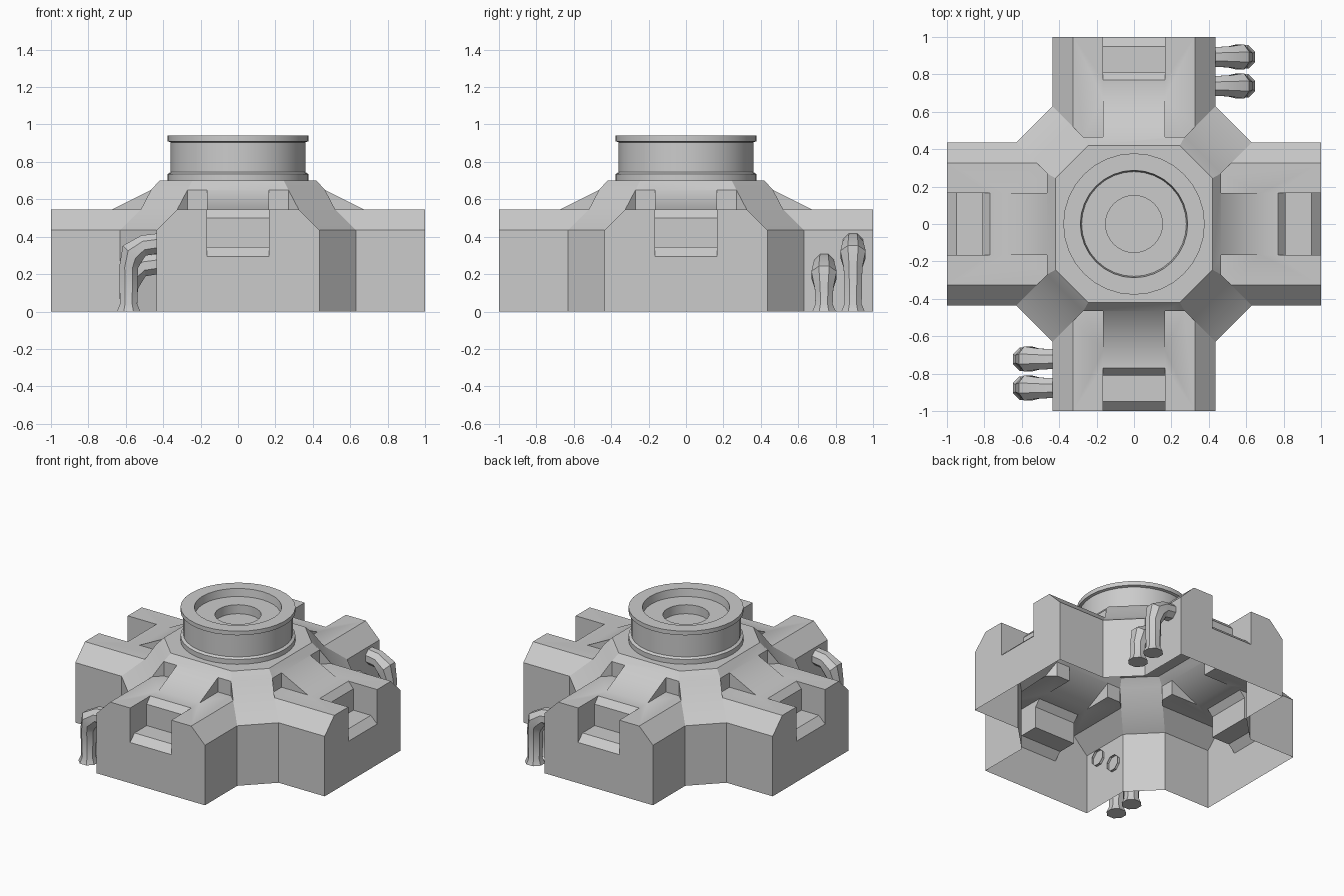
import bpy, bmesh, math
from mathutils import Matrix, Vector

old = bpy.data.objects.get("Cube")
if old:
    bpy.data.objects.remove(old, do_unlink=True)

grey = bpy.data.materials.new("plain grey")
grey.use_nodes = True
GREY = (0.6, 0.6, 0.6, 1)
grey.diffuse_color = GREY
grey.node_tree.nodes["Principled BSDF"].inputs["Base Color"].default_value = GREY


def finish(name, bm, recalc=True):
    bmesh.ops.remove_doubles(bm, verts=bm.verts, dist=0.0005)
    if recalc:
        bmesh.ops.recalc_face_normals(bm, faces=bm.faces)
    mesh = bpy.data.meshes.new(name)
    bm.to_mesh(mesh)
    bm.free()
    obj = bpy.data.objects.new(name, mesh)
    bpy.context.collection.objects.link(obj)
    mesh.materials.append(grey)
    bpy.ops.object.select_all(action='DESELECT')
    obj.select_set(True)
    bpy.context.view_layer.objects.active = obj
    bpy.ops.object.shade_smooth_by_angle(angle=math.radians(30))
    return obj


# Key measures of the cross-shaped body: half widths, distances out, heights
WIDE, FLAT, SLOT = 0.435, 0.325, 0.165
EAVE, ROOF, RING, CROWN = 0.435, 0.545, 0.65, 0.70
END, RAMP = 1.0, 0.675
# Corner profile from ground to crown: (half width, distance out, height)
CORNER = [(WIDE, 0.63, 0), (WIDE, 0.63, EAVE), (FLAT, 0.52, ROOF),
          (0.27, 0.465, RING), (0.245, 0.42, CROWN)]
foot, eave, roof, ring, crown = CORNER
INNER = ring[1]
# Stepped recess in each arm end: (distance out, height)
RECESS = [(END, 0.295), (0.95, 0.345), (0.81, 0.345), (0.81, 0.50), (0.77, ROOF)]


def half_arm():
    faces = []
    # outer side wall and sloped eave
    faces.append([foot, (WIDE, END, 0), (WIDE, END, EAVE), eave])
    faces.append([eave, (WIDE, END, EAVE), (FLAT, END, ROOF), roof])
    # end wall beside and below the recess
    sill = RECESS[0][1]
    faces.append([(SLOT, END, 0), (WIDE, END, 0), (WIDE, END, EAVE),
                  (FLAT, END, ROOF), (SLOT, END, ROOF), (SLOT, END, sill)])
    faces.append([(0, END, 0), (SLOT, END, 0), (SLOT, END, sill), (0, END, sill)])
    # recess strip and cheek
    for (d, z), (e, w) in zip(RECESS, RECESS[1:]):
        faces.append([(0, d, z), (SLOT, d, z), (SLOT, e, w), (0, e, w)])
    faces.append([(SLOT, d, z) for d, z in RECESS] + [(SLOT, END, ROOF)])
    # flat roof
    back = RECESS[-1][0]
    pocket = (ring[0], INNER, ROOF)
    faces.append([(SLOT, END, ROOF), (FLAT, END, ROOF), roof, pocket,
                  (SLOT, INNER, ROOF), (SLOT, RAMP, ROOF), (SLOT, back, ROOF)])
    faces.append([(0, back, ROOF), (SLOT, back, ROOF), (SLOT, RAMP, ROOF), (0, RAMP, ROOF)])
    # ramp, its cheek and the pocket beside it
    faces.append([(0, RAMP, ROOF), (SLOT, RAMP, ROOF), (SLOT, INNER, RING), (0, INNER, RING)])
    faces.append([(SLOT, RAMP, ROOF), (SLOT, INNER, ROOF), (SLOT, INNER, RING)])
    faces.append([(SLOT, INNER, ROOF), pocket, ring, (SLOT, INNER, RING)])
    faces.append([pocket, roof, ring])
    # bevel up to the crown and a slice of its deck
    faces.append([(0, INNER, RING), (SLOT, INNER, RING), ring, crown, (0, crown[1], CROWN)])
    faces.append([(0, 0, CROWN), (0, crown[1], CROWN), crown])
    return faces


def corner():
    swap = lambda p: (p[1], p[0], p[2])
    faces = [[a, swap(a), swap(b), b] for a, b in zip(CORNER, CORNER[1:])]
    faces.append([(0, 0, CROWN), crown, swap(crown)])
    return faces


# Hollow body: four arms and four corners, open underneath
bm = bmesh.new()
mirror_x = Matrix.Scale(-1, 4, Vector((1, 0, 0)))
arm = half_arm()
for quarter in range(4):
    turn = Matrix.Rotation(quarter * math.pi / 2, 4, 'Z')
    for matrix, faces in ((turn, arm + corner()), (turn @ mirror_x, arm)):
        for pts in faces:
            verts = [bm.verts.new(matrix @ Vector(p)) for p in pts]
            if matrix is turn:
                verts.reverse()
            bm.faces.new(verts)
bmesh.ops.remove_doubles(bm, verts=bm.verts, dist=0.0005)
bmesh.ops.dissolve_limit(bm, angle_limit=0.01, verts=bm.verts, edges=bm.edges)
finish("body", bm, recalc=False)

# Round collar: lathe profile with flanges, shallow dish and centre well
PROFILE = [(0.378, 0.70), (0.378, 0.735), (0.36, 0.745), (0.36, 0.905), (0.378, 0.91),
           (0.378, 0.94), (0.287, 0.94), (0.28, 0.885), (0.152, 0.885), (0.152, 0.82), (0, 0.82)]
bm = bmesh.new()
verts = [bm.verts.new((r, 0, z)) for r, z in PROFILE]
edges = [bm.edges.new(pair) for pair in zip(verts, verts[1:])]
bmesh.ops.spin(bm, geom=verts + edges, cent=(0, 0, 0), axis=(0, 0, 1),
               angle=math.tau, steps=32, use_merge=True)
finish("collar", bm)


def pipe(name, side, y, height):
    # octagonal sections along a bent path: (x, z, radius, tilt in degrees)
    sections = [(0.42, height, 0.058, 0), (0.505, height - 0.012, 0.06, 12),
                (0.568, height - 0.06, 0.073, 45), (0.585, height - 0.13, 0.054, 85),
                (0.585, 0.04, 0.05, 90), (0.585, 0, 0.068, 90)]
    bm = bmesh.new()
    rings = []
    for x, z, r, tilt in sections:
        t = math.radians(tilt)
        loop = []
        for k in range(8):
            a = math.tau * (k + 0.5) / 8
            up, across = r * math.cos(a), r * math.sin(a)
            loop.append(bm.verts.new((side * (x + up * math.sin(t)), y + across,
                                      z + up * math.cos(t))))
        rings.append(loop)
    for a, b in zip(rings, rings[1:]):
        for k in range(8):
            n = (k + 1) % 8
            bm.faces.new((a[k], a[n], b[n], b[k]))
    bm.faces.new(rings[-1])
    finish(name, bm)


# Two bent pipes on the front arm's right side and two on the back arm's left
for place, side, tall_y, short_y in (("front", -1, -0.877, -0.722), ("back", 1, 0.893, 0.738)):
    pipe(place + "_tall_pipe", side, tall_y, 0.365)
    pipe(place + "_short_pipe", side, short_y, 0.255)
